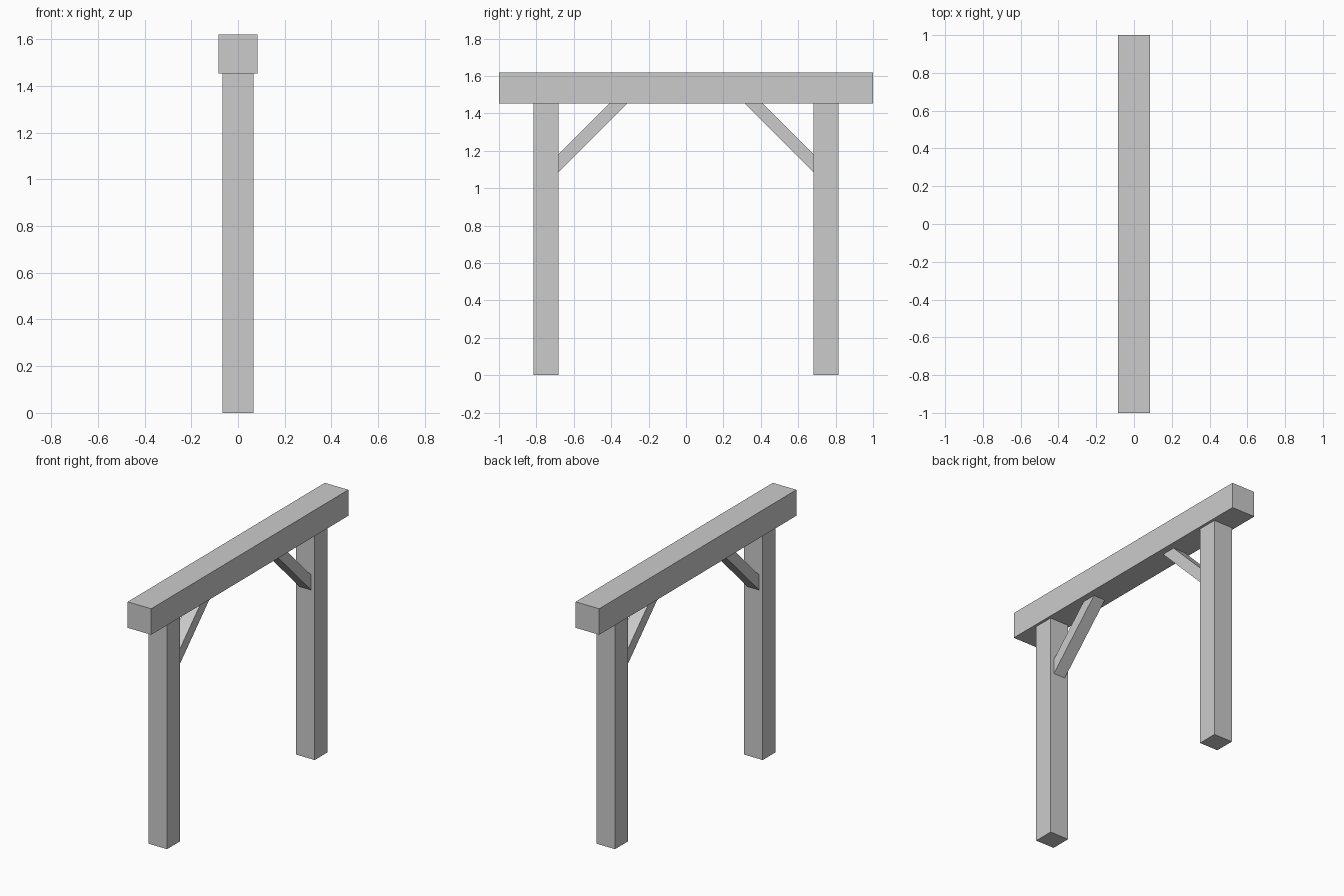
import bpy

if "Cube" in bpy.data.objects:
    bpy.data.objects.remove(bpy.data.objects["Cube"])


def prism(name, profile, width):
    """Extrude a (y, z) outline symmetrically along x."""
    n = len(profile)
    h = width / 2
    verts = [(-h, y, z) for y, z in profile] + [(h, y, z) for y, z in profile]
    faces = [tuple(reversed(range(n))), tuple(range(n, 2 * n))]
    faces += [(i, (i + 1) % n, n + (i + 1) % n, n + i) for i in range(n)]
    mesh = bpy.data.meshes.new(name)
    mesh.from_pydata(verts, [], faces)
    mesh.update()
    ob = bpy.data.objects.new(name, mesh)
    bpy.context.collection.objects.link(ob)
    return ob


def rect(y0, y1, z0, z1):
    return [(y0, z0), (y1, z0), (y1, z1), (y0, z1)]


BEAM_Z, TOP_Z = 1.452, 1.619
POST_IN, POST_OUT = 0.683, 0.815

# Top beam
prism("top_beam", rect(-1, 1, BEAM_Z, TOP_Z), 0.167)

# Posts and 45 degree braces, mirrored front to back
for side, s in (("front", -1), ("back", 1)):
    post = rect(POST_IN, POST_OUT, 0, BEAM_Z)
    brace = [(POST_IN, 1.085), (POST_IN, 1.181),
             (0.412, BEAM_Z), (0.316, BEAM_Z)]
    for part, outline, width in (("post", post, 0.133), ("brace", brace, 0.083)):
        pts = [(s * y, z) for y, z in outline]
        # Keep a counter-clockwise outline so normals face outward
        area = sum(a[0] * b[1] - b[0] * a[1]
                   for a, b in zip(pts, pts[1:] + pts[:1]))
        prism(f"{side}_{part}", pts if area > 0 else pts[::-1], width)
